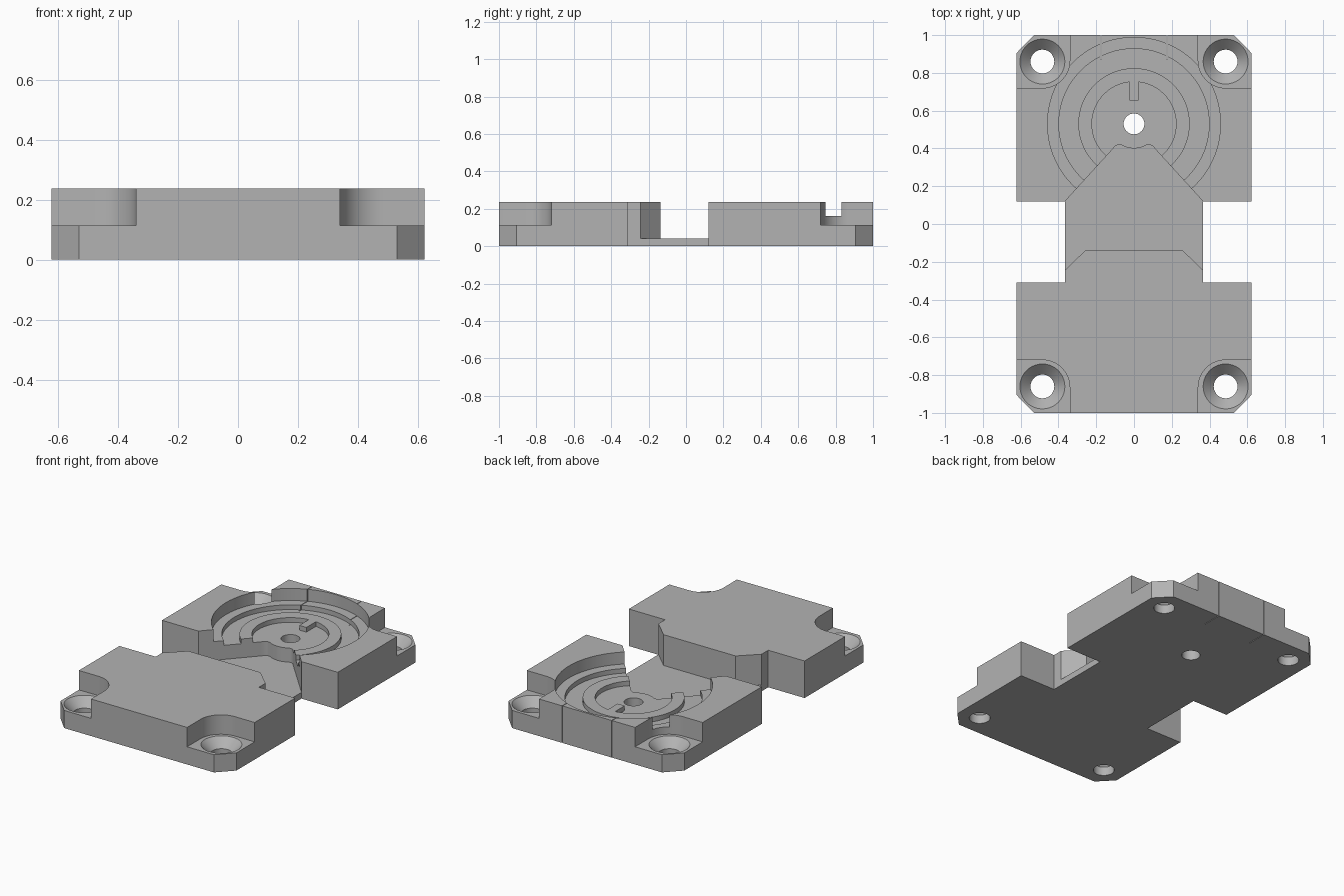
import bpy, bmesh
from math import sin, cos, pi, asin

cube = bpy.data.objects.get("Cube")
if cube:
    bpy.data.objects.remove(cube, do_unlink=True)

TOP, SHELF, FLOOR = 0.237, 0.113, 0.04     # main levels
LEDGE, GROOVE = 0.16, 0.13                 # levels inside the round recess
OVER = 0.4                                 # cutters reach above the top
DIAL_Y = 0.53

grey = bpy.data.materials.new("plain grey")
grey.use_nodes = True
colour = (0.45, 0.45, 0.45, 1)
grey.diffuse_color = colour
grey.node_tree.nodes["Principled BSDF"].inputs["Base Color"].default_value = colour


def finish(name, bm):
    bmesh.ops.recalc_face_normals(bm, faces=bm.faces)
    mesh = bpy.data.meshes.new(name)
    bm.to_mesh(mesh)
    bm.free()
    mesh.materials.append(grey)
    obj = bpy.data.objects.new(name, mesh)
    bpy.context.collection.objects.link(obj)
    return obj


def prism(name, points, z0, z1):
    """Extrude a closed plan outline from z0 to z1."""
    bm = bmesh.new()
    face = bm.faces.new([bm.verts.new((x, y, z0)) for x, y in points])
    top = bmesh.ops.extrude_face_region(bm, geom=[face])["geom"]
    verts = [v for v in top if isinstance(v, bmesh.types.BMVert)]
    bmesh.ops.translate(bm, verts=verts, vec=(0, 0, z1 - z0))
    return finish(name, bm)


def lathe(name, profile, cx, cy, steps=72):
    """Revolve a closed (radius, z) profile around a vertical axis."""
    bm = bmesh.new()
    verts = [bm.verts.new((cx + r, cy, z)) for r, z in profile]
    edges = [bm.edges.new((verts[i - 1], verts[i])) for i in range(len(verts))]
    bmesh.ops.spin(bm, geom=verts + edges, cent=(cx, cy, 0), axis=(0, 0, 1),
                   angle=2 * pi, steps=steps, use_duplicate=False)
    bmesh.ops.remove_doubles(bm, verts=bm.verts, dist=1e-5)
    return finish(name, bm)


def arc(cx, cy, r, a0, a1, n):
    return [(cx + r * cos(a0 + (a1 - a0) * i / n),
             cy + r * sin(a0 + (a1 - a0) * i / n)) for i in range(n + 1)]


def mirrored(half):
    """Close a half outline by reflecting it across x = 0."""
    return half + [(-x, y) for x, y in reversed(half) if x > 0]


# Plate outline with clipped corners and a waist
body = prism("base_plate", mirrored([
    (0.53, -1), (0.622, -0.905), (0.622, -0.31), (0.365, -0.31),
    (0.365, 0.12), (0.622, 0.12), (0.622, 0.905), (0.53, 1)]), 0, TOP)

cutters = []

# Sunken channel across the waist, tapering to the dial
cutters.append(prism("channel_cutter", mirrored([
    (0.255, -0.137), (0.40, -0.277), (0.40, 0.082), (0.115, 0.394),
    (0.1, 0.412), (0.085, 0.42), (0.068, 0.419), (0.05, 0.41),
    (0.025, 0.402), (0, 0.4)]), FLOOR, OVER))

# Stepped round recess: ledge, ring groove, centre with a key, shaft hole
cutters.append(lathe("recess_cutter", [(0, LEDGE), (0.458, LEDGE), (0.458, OVER), (0, OVER)], 0, DIAL_Y))
cutters.append(lathe("groove_cutter", [(0.295, GROOVE), (0.398, GROOVE), (0.398, 0.2), (0.295, 0.2)], 0, DIAL_Y))
key = asin(0.025 / 0.223)
centre = arc(0, DIAL_Y, 0.223, pi / 2 + key, 2.5 * pi - key, 64)
centre += [(0.025, 0.655), (-0.025, 0.655)]
cutters.append(prism("centre_cutter", centre, GROOVE, 0.2))
cutters.append(lathe("shaft_cutter", [(0, -0.1), (0.055, -0.1), (0.055, OVER), (0, OVER)], 0, DIAL_Y, 40))

# Corner shelves with countersunk screw holes
for sx in (-1, 1):
    for sy in (-1, 1):
        cx, cy = 0.485, 0.86
        shelf = [(0.8, 0.72), (0.8, 1.2), (0.34, 1.2)]
        shelf += arc(cx, cy + 0.005, 0.145, pi, 1.5 * pi, 16)
        cutters.append(prism("shelf_cutter", [(sx * x, sy * y) for x, y in shelf], SHELF, OVER))
        cutters.append(lathe("screw_cutter", [
            (0, -0.1), (0.063, -0.1), (0.063, 0.057), (0.119, SHELF),
            (0.119, 0.2), (0, 0.2)], sx * cx, sy * cy, 40))
    # Thin slit through the rear wall
    x = sx * 0.175
    cutters.append(prism("slit_cutter", [
        (x - 0.002, 0.87), (x + 0.002, 0.87), (x + 0.002, 1.1), (x - 0.002, 1.1)], -0.1, OVER))

# Carve everything out of the plate
bpy.context.view_layer.objects.active = body
for cutter in cutters:
    cutter.hide_render = True
    mod = body.modifiers.new("cut", 'BOOLEAN')
    mod.operation = 'DIFFERENCE'
    mod.solver = 'EXACT'
    mod.object = cutter
    bpy.ops.object.modifier_apply(modifier=mod.name)
    bpy.data.objects.remove(cutter, do_unlink=True)

bpy.ops.object.select_all(action='DESELECT')
body.select_set(True)
bpy.ops.object.shade_smooth_by_angle(angle=0.5)
